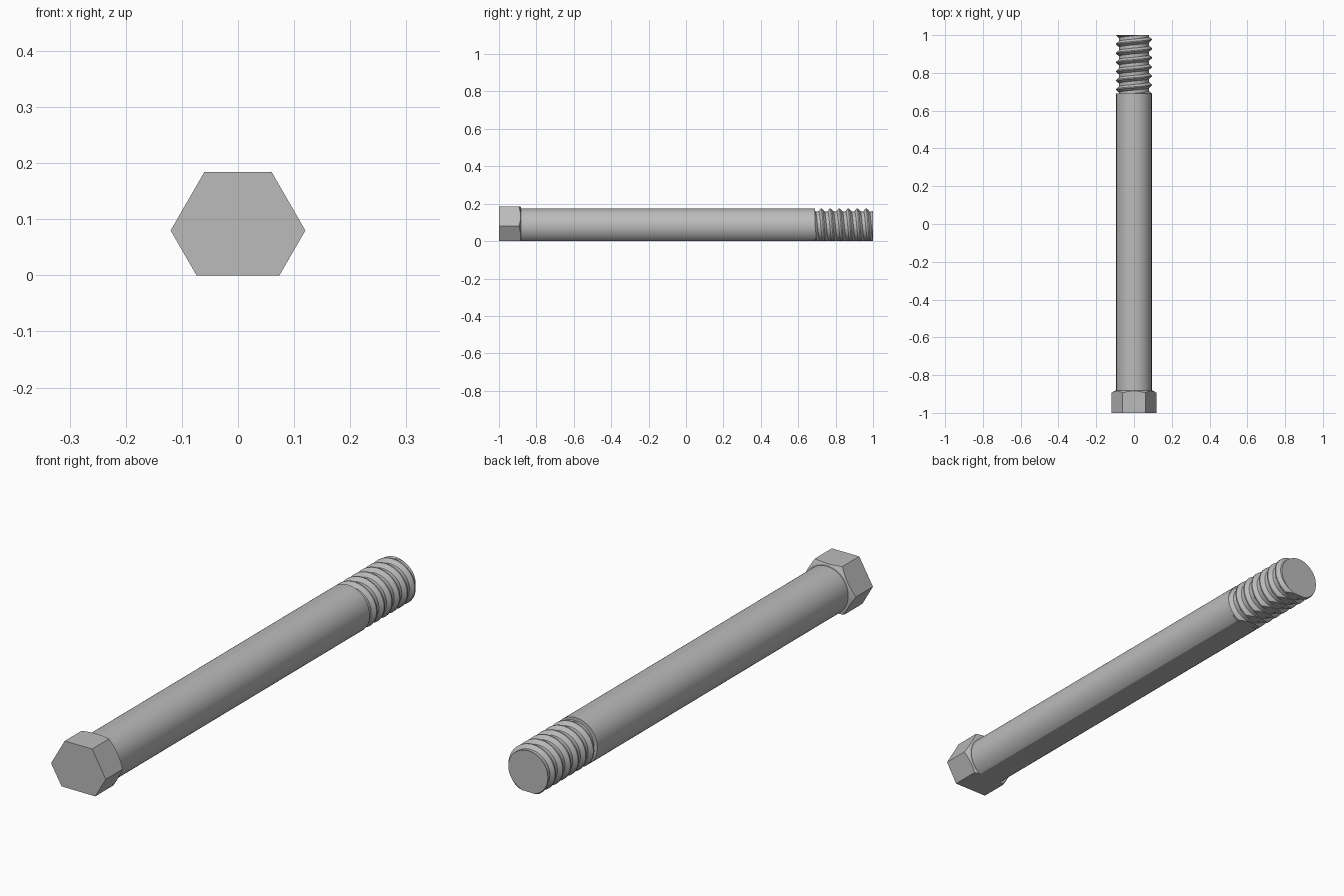
import bpy, bmesh, math
from mathutils import Vector

if "Cube" in bpy.data.objects:
    bpy.data.objects.remove(bpy.data.objects["Cube"])

AXIS_Z = 0.08        # height of the bolt axis
SHANK_R = 0.094
ROOT_R = 0.0795
PITCH = 0.048
THREAD_START, THREAD_END = 0.69, 1.0

steel = bpy.data.materials.new("steel grey")
steel.diffuse_color = (0.5, 0.5, 0.5, 1)
steel.use_nodes = True
steel.node_tree.nodes["Principled BSDF"].inputs["Base Color"].default_value = steel.diffuse_color


def cut(bm, co, normal):
    """Remove everything on the normal side of a plane and cap the opening."""
    res = bmesh.ops.bisect_plane(bm, geom=bm.verts[:] + bm.edges[:] + bm.faces[:],
                                 dist=1e-6, plane_co=co, plane_no=normal, clear_outer=True)
    edges = [e for e in res["geom_cut"] if isinstance(e, bmesh.types.BMEdge) and e.is_boundary]
    bmesh.ops.holes_fill(bm, edges=edges, sides=0)


def finish(bm, name, angle=30):
    bmesh.ops.recalc_face_normals(bm, faces=bm.faces[:])
    mesh = bpy.data.meshes.new(name)
    bm.to_mesh(mesh)
    bm.free()
    mesh.materials.append(steel)
    obj = bpy.data.objects.new(name, mesh)
    bpy.context.collection.objects.link(obj)
    bpy.ops.object.select_all(action="DESELECT")
    obj.select_set(True)
    bpy.context.view_layer.objects.active = obj
    bpy.ops.object.shade_smooth_by_angle(angle=math.radians(angle))
    return obj


def lathe(bm, profile, n):
    """Closed solid turned around the bolt axis from (radius, y) points."""
    rings = [[bm.verts.new((r * math.cos(2 * math.pi * i / n), y,
                            AXIS_Z + r * math.sin(2 * math.pi * i / n)))
              for i in range(n)] for r, y in profile]
    for a, b in zip(rings, rings[1:]):
        for i in range(n):
            j = (i + 1) % n
            bm.faces.new((a[i], a[j], b[j], b[i]))
    bm.faces.new(rings[0])
    bm.faces.new(rings[-1])


# Hex head: a turned blank with a chamfered back, cut down to six flats
bm = bmesh.new()
lathe(bm, [(0.125, -1.0), (0.125, -0.897), (0.1, -0.882)], 96)
for k in range(6):
    a = math.radians(30 + 60 * k)
    n = Vector((math.cos(a), 0, math.sin(a)))
    cut(bm, Vector((0, 0, AXIS_Z)) + n * 0.104, n)
cut(bm, (0, 0, 0), (0, 0, -1))
finish(bm, "hex_head", 20)

# Plain shank, flattened underneath
bm = bmesh.new()
lathe(bm, [(SHANK_R, -0.89), (SHANK_R, THREAD_START)], 72)
cut(bm, (0, 0, 0), (0, 0, -1))
finish(bm, "shank")

# Screw thread: one helical strip, trimmed at both ends and underneath
profile = [(0.0, ROOT_R), (0.36, ROOT_R), (0.54, 0.090), (0.62, SHANK_R),
           (0.74, SHANK_R), (0.82, 0.090), (1.0, ROOT_R)]
STEPS = 64
first = THREAD_START - 2.5 * PITCH
turns = int((THREAD_END - first) / PITCH) + 3
phase = 0.976 - 0.68 * PITCH          # puts a crest at the right place on the +x side
first += (phase - first) % PITCH
bm = bmesh.new()
rows = []
for s in range(turns * STEPS + 1):
    t = s / STEPS
    a = -2 * math.pi * t
    rows.append([bm.verts.new((r * math.cos(a), first + PITCH * (t + f - 1),
                               AXIS_Z + r * math.sin(a))) for f, r in profile])
for a, b in zip(rows, rows[1:]):
    for i in range(len(profile) - 1):
        bm.faces.new((a[i], a[i + 1], b[i + 1], b[i]))
bmesh.ops.remove_doubles(bm, verts=bm.verts[:], dist=1e-5)
cut(bm, (0, THREAD_END, 0), (0, 1, 0))
cut(bm, (0, THREAD_START - 0.01, 0), (0, -1, 0))
cut(bm, (0, 0, 0), (0, 0, -1))
finish(bm, "screw_thread")
